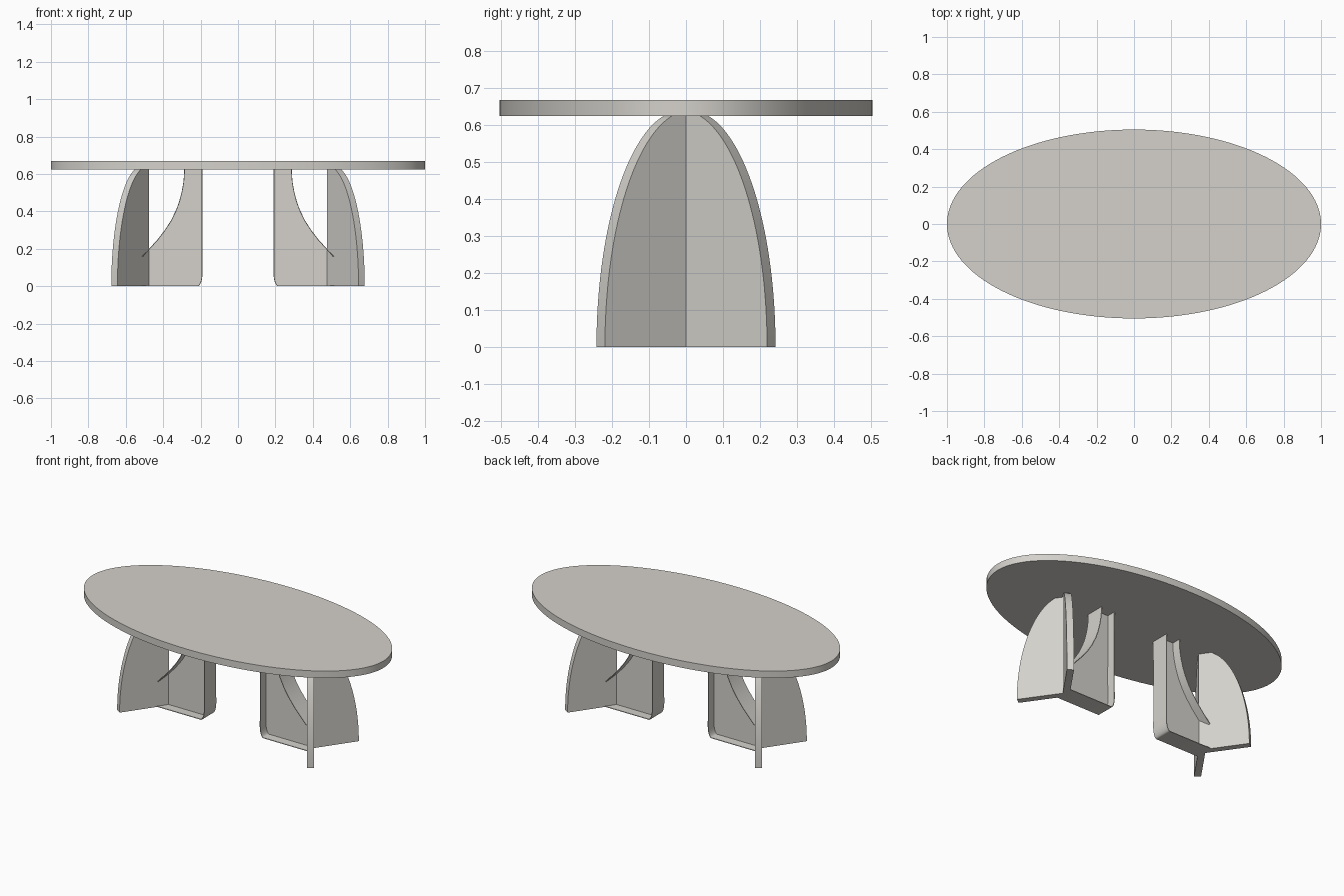
import bpy, bmesh, math
from mathutils import Vector

if "Cube" in bpy.data.objects:
    bpy.data.objects.remove(bpy.data.objects["Cube"])

TOP_Z0, TOP_Z1 = 0.625, 0.668
HUB_X, T = 0.475, 0.04          # inner corner of the two outer panels, panel thickness
ANG = math.radians(55)
LEN = 0.282                     # outer panel length at the floor
HALF_RIM = 0.058                # half width of the inner rim
SHEET = 0.004

mat = bpy.data.materials.new("warm_grey")
mat.diffuse_color = (0.66, 0.64, 0.60, 1)
mat.use_nodes = True
mat.node_tree.nodes["Principled BSDF"].inputs["Base Color"].default_value = mat.diffuse_color


def finish(name, bm):
    bmesh.ops.recalc_face_normals(bm, faces=bm.faces[:])
    me = bpy.data.meshes.new(name)
    bm.to_mesh(me)
    bm.free()
    ob = bpy.data.objects.new(name, me)
    bpy.context.collection.objects.link(ob)
    me.materials.append(mat)
    bpy.ops.object.select_all(action='DESELECT')
    ob.select_set(True)
    bpy.context.view_layer.objects.active = ob
    bpy.ops.object.shade_smooth_by_angle(angle=math.radians(30))
    return ob


def slab(name, profile, origin, along, side, thick):
    """Extrude a (distance, height) profile sideways into a solid slab."""
    bm = bmesh.new()
    vs = [bm.verts.new(origin + along * u + Vector((0, 0, z)) - side * thick / 2)
          for u, z in profile]
    face = bm.faces.new(vs)
    ext = bmesh.ops.extrude_face_region(bm, geom=[face])
    new = [g for g in ext['geom'] if isinstance(g, bmesh.types.BMVert)]
    bmesh.ops.translate(bm, verts=new, vec=side * thick)
    return finish(name, bm)


def thicken(path, thick):
    """Closed outline of a thin sheet following an open path, on its left side."""
    pts = [Vector(p) for p in path]
    inner = []
    for i, p in enumerate(pts):
        d = (pts[min(i + 1, len(pts) - 1)] - pts[max(i - 1, 0)]).normalized()
        inner.append(p + Vector((-d.y, d.x)) * thick)
    return [tuple(p) for p in pts + inner[::-1]]


# Oval table top
bm = bmesh.new()
bmesh.ops.create_cone(bm, cap_ends=True, segments=128, radius1=1, radius2=1,
                      depth=TOP_Z1 - TOP_Z0)
bmesh.ops.scale(bm, vec=(1, 0.505, 1), verts=bm.verts[:])
bmesh.ops.translate(bm, vec=(0, 0, (TOP_Z0 + TOP_Z1) / 2), verts=bm.verts[:])
finish("table_top", bm)

# Outer panel profile: quarter ellipse cut off by the table top
H = 0.64
a_end = math.asin(TOP_Z0 / H)
arc = [(LEN * math.cos(a_end * i / 32), H * math.sin(a_end * i / 32)) for i in range(33)]
start = -T / 2 / math.tan(ANG)
outer_profile = [(start, 0)] + arc + [(start, TOP_Z0)]

# Inner panel: floor edge, rounded corner, upright end and curved cut-out
X_END, RX, RZ = 0.19, 0.025, 0.07
corner = [(X_END + RX - RX * math.sin(a), RZ - RZ * math.cos(a))
          for a in [math.pi / 2 * i / 8 for i in range(9)]]
edge_path = [(0.52, 0)] + corner + [(X_END + 0.001, 0.2), (X_END, TOP_Z0)]
cut_path = [(0.288, TOP_Z0), (0.289, 0.59), (0.293, 0.55), (0.301, 0.505), (0.314, 0.455),
            (0.33, 0.41), (0.358, 0.352), (0.39, 0.302), (0.43, 0.25), (HUB_X, 0.2),
            (0.512, 0.16)]
web_profile = edge_path + cut_path

for sx, label in ((-1, "left"), (1, "right")):
    apex = Vector((sx * (HUB_X + T / 2 / math.sin(ANG)), 0, 0))
    # Two splayed outer panels
    for sy, end in ((-1, "front"), (1, "back")):
        d = Vector((sx * math.cos(ANG), sy * math.sin(ANG), 0))
        n = Vector((-d.y, d.x, 0))
        slab(f"{label}_{end}_leg_panel", outer_profile, apex, d, n, T)
    # Inner web with wider thin rims along its edges
    x_dir, y_dir, zero = Vector((sx, 0, 0)), Vector((0, 1, 0)), Vector()
    slab(f"{label}_inner_web", web_profile, zero, x_dir, y_dir, SHEET)
    slab(f"{label}_inner_rim", thicken(edge_path, -SHEET), zero, x_dir, y_dir, 2 * HALF_RIM)
    slab(f"{label}_cutout_rim", thicken(cut_path, -SHEET), zero, x_dir, y_dir, 2 * HALF_RIM)
